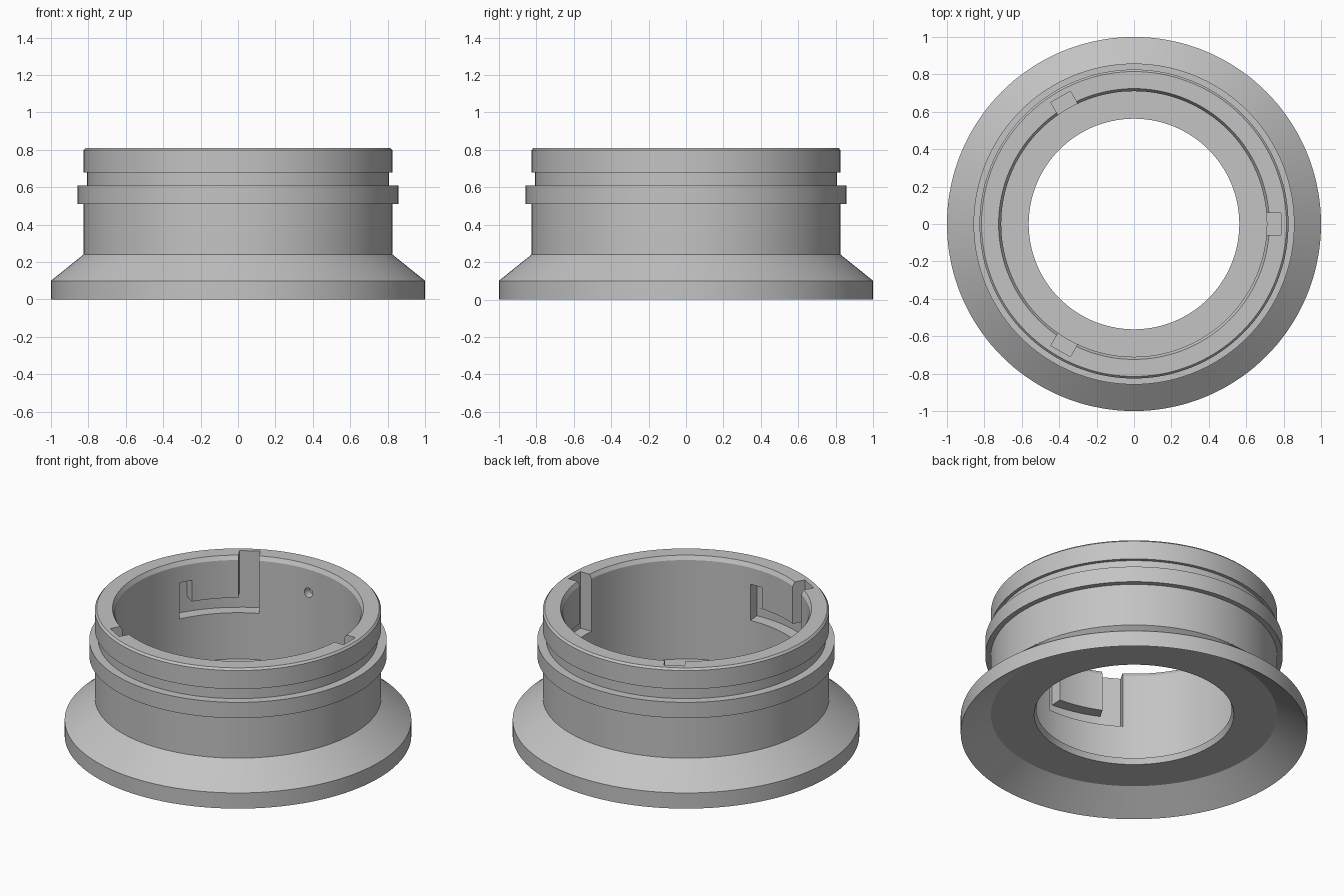
import bpy, bmesh, math
from mathutils import Matrix

cube = bpy.data.objects.get("Cube")
if cube:
    bpy.data.objects.remove(cube, do_unlink=True)

grey = bpy.data.materials.new("plain grey")
grey.use_nodes = True
grey.diffuse_color = (0.55, 0.55, 0.55, 1)
grey.node_tree.nodes["Principled BSDF"].inputs["Base Color"].default_value = grey.diffuse_color


def make_object(name, bm):
    bmesh.ops.recalc_face_normals(bm, faces=bm.faces)
    mesh = bpy.data.meshes.new(name)
    bm.to_mesh(mesh)
    bm.free()
    mesh.materials.append(grey)
    obj = bpy.data.objects.new(name, mesh)
    bpy.context.collection.objects.link(obj)
    return obj


def lathe(name, profile, steps):
    """Revolve a closed (radius, height) profile around z."""
    bm = bmesh.new()
    rings = []
    for i in range(steps):
        a = math.tau * i / steps
        rings.append([bm.verts.new((r * math.cos(a), r * math.sin(a), z)) for r, z in profile])
    n = len(profile)
    for i in range(steps):
        a, b = rings[i], rings[(i + 1) % steps]
        for j in range(n):
            k = (j + 1) % n
            bm.faces.new((a[j], b[j], b[k], a[k]))
    return make_object(name, bm)


def arc_block(name, start, end, bottom, top, inner, outer):
    """Curved block between two angles in degrees."""
    steps = 12
    angles = [math.radians(start + (end - start) * i / steps) for i in range(steps + 1)]
    outline = [(outer, a) for a in angles] + [(inner, a) for a in reversed(angles)]
    bm = bmesh.new()
    base = bm.faces.new([bm.verts.new((r * math.cos(a), r * math.sin(a), bottom)) for r, a in outline])
    side = bmesh.ops.extrude_face_region(bm, geom=[base])
    moved = [v for v in side["geom"] if isinstance(v, bmesh.types.BMVert)]
    bmesh.ops.translate(bm, verts=moved, vec=(0, 0, top - bottom))
    return make_object(name, bm)


def box(name, x0, x1, width, bottom, top, angle):
    bm = bmesh.new()
    place = (Matrix.Rotation(math.radians(angle), 4, 'Z')
             @ Matrix.Translation(((x0 + x1) / 2, 0, (bottom + top) / 2))
             @ Matrix.Diagonal((x1 - x0, width, top - bottom, 1)))
    bmesh.ops.create_cube(bm, size=1, matrix=place)
    return make_object(name, bm)


# Flared collar: underside, flange, barrel, raised band, groove, lip, bore and floor
collar = lathe("flared_collar", [
    (0.576, 0.12), (0.826, 0.12), (1.0, 0.0), (1.0, 0.1), (0.826, 0.24),
    (0.826, 0.51), (0.858, 0.51), (0.858, 0.61), (0.806, 0.61), (0.806, 0.68),
    (0.826, 0.68), (0.826, 0.798), (0.815, 0.81), (0.724, 0.81), (0.71, 0.785),
    (0.71, 0.155), (0.563, 0.155)], 144)

# Three hooked locking slots: entry, sideways channel and short upward stop
cutters = []
for angle in (0, 120, 240):
    cutters.append(box("entry_cutter", 0.6, 0.785, 0.12, 0.45, 0.9, angle))
    cutters.append(arc_block("channel_cutter", angle, angle + 33.5, 0.45, 0.545, 0.6, 0.784))
    cutters.append(arc_block("stop_cutter", angle + 27, angle + 33.5, 0.5, 0.68, 0.6, 0.784))

# Small blind hole in the back of the bore
bm = bmesh.new()
bmesh.ops.create_cone(bm, cap_ends=True, segments=24, radius1=0.03, radius2=0.03, depth=0.16,
                      matrix=Matrix.Translation((0, 0.68, 0.637)) @ Matrix.Rotation(math.pi / 2, 4, 'X'))
cutters.append(make_object("dimple_cutter", bm))

bpy.ops.object.select_all(action='DESELECT')
bpy.context.view_layer.objects.active = collar
collar.select_set(True)
for cutter in cutters:
    cutter.hide_render = True
    mod = collar.modifiers.new("cut", 'BOOLEAN')
    mod.operation = 'DIFFERENCE'
    mod.solver = 'EXACT'
    mod.object = cutter
    bpy.ops.object.modifier_apply(modifier=mod.name)
    bpy.data.objects.remove(cutter, do_unlink=True)

bpy.ops.object.shade_smooth_by_angle(angle=math.radians(25))
